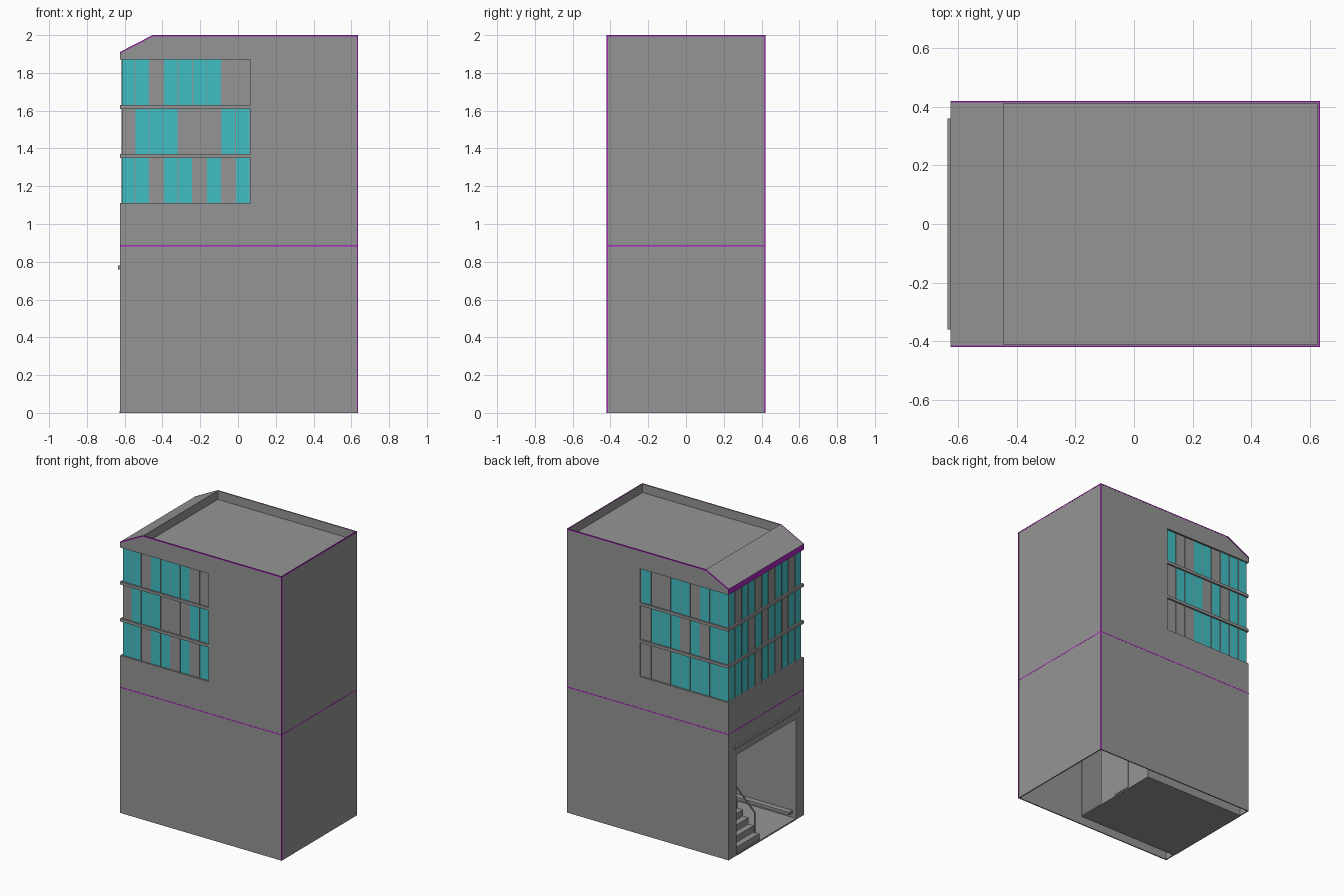
import bpy
import bmesh

if "Cube" in bpy.data.objects:
    bpy.data.objects.remove(bpy.data.objects["Cube"])


def material(name, rgb):
    m = bpy.data.materials.new(name)
    m.diffuse_color = (*rgb, 1)
    m.use_nodes = True
    m.node_tree.nodes["Principled BSDF"].inputs["Base Color"].default_value = m.diffuse_color
    return m


TEAL = material("teal_glass", (0.055, 0.52, 0.56))
PURPLE = material("purple_trim", (0.42, 0.02, 0.52))
GREY = material("dark_grey", (0.30, 0.30, 0.30))

X0, X1, Y = -0.625, 0.634, 0.419
T = 0.008            # wall thickness
E = 0.0006           # how far the painted trims stand proud
WX = 0.065           # inner end of the side window bands
ROWS = [(1.11, 1.35), (1.37, 1.61), (1.63, 1.87)]


def prism(name, pts, axis, lo, hi, mat=GREY):
    """Extrude a profile: axis 'y' takes (x, z) points, axis 'x' takes (y, z)."""
    def at(p, d):
        return (p[0], d, p[1]) if axis == 'y' else (d, p[0], p[1])
    bm = bmesh.new()
    base = bm.faces.new([bm.verts.new(at(p, lo)) for p in pts])
    ext = bmesh.ops.extrude_face_region(bm, geom=[base])
    vs = [g for g in ext["geom"] if isinstance(g, bmesh.types.BMVert)]
    d = hi - lo
    bmesh.ops.translate(bm, verts=vs, vec=(0, d, 0) if axis == 'y' else (d, 0, 0))
    bmesh.ops.recalc_face_normals(bm, faces=bm.faces)
    me = bpy.data.meshes.new(name)
    bm.to_mesh(me)
    bm.free()
    ob = bpy.data.objects.new(name, me)
    bpy.context.collection.objects.link(ob)
    me.materials.append(mat)
    return ob


def box(name, x, y, z, mat=GREY):
    pts = [(x[0], z[0]), (x[1], z[0]), (x[1], z[1]), (x[0], z[1])]
    return prism(name, pts, 'y', min(y), max(y), mat)


# Side walls with the corner window notch and chamfered top
side = [(X0, 0), (X1, 0), (X1, 2), (-0.45, 2), (X0, 1.91), (X0, 1.87),
        (WX, 1.87), (WX, 1.11), (X0, 1.11)]
cap = [(X0, 1.91 + E), (-0.45, 2 + E), (X1, 2 + E), (X1, 1.993), (-0.449, 1.993), (X0, 1.903)]
for s, n in ((-1, "front"), (1, "back")):
    prism(n + "_wall", side, 'y', *sorted((s * Y, s * (Y - T))))
    prism(n + "_top_trim", cap, 'y', *sorted((s * (Y - 0.005), s * (Y + E))), PURPLE)
    box(n + "_band_trim", (X0, X1), (s * (Y - 0.002), s * (Y + E)), (0.882, 0.889), PURPLE)
    box(n + "_corner_trim", (X1 - 0.005, X1 + E), (s * (Y - 0.006), s * (Y + E)),
        (0, 2), PURPLE)

# Right wall, with its trims
box("right_wall", (X1 - T, X1), (-Y + T, Y - T), (0, 2))
box("right_band_trim", (X1 - 0.002, X1 + E), (-Y, Y), (0.882, 0.889), PURPLE)
box("right_top_trim", (X1 - 0.005, X1 + E), (-Y, Y), (1.993, 2 + E), PURPLE)

# Entrance wall with doorway, fascia, sign ledge
door = [(-Y + T, 0), (-0.33, 0), (-0.33, 0.71), (0.33, 0.71), (0.33, 0), (Y - T, 0),
        (Y - T, 1.11), (-Y + T, 1.11)]
prism("entrance_wall", door, 'x', X0, X0 + T)
box("entrance_band_trim", (X0 - E, X0), (-Y, Y), (0.882, 0.889), PURPLE)
box("fascia", (X0 - E, X0), (-Y, Y), (1.87, 1.91), PURPLE)
box("entrance_ledge", (-0.636, X0), (-0.36, 0.36), (0.76, 0.78))

# Recessed roof and sloping eave
box("roof_deck", (-0.45, X1 - T), (-Y + T, Y - T), (1.93, 1.94))
prism("eave", [(X0, 1.91), (-0.45, 2), (-0.445, 2), (-0.445, 1.93), (-0.445, 1.87), (X0, 1.87)],
      'y', -Y + T, Y - T)

# Slabs between the window rows, wrapping three sides
for z in (1.09, 1.35, 1.61):
    box("floor_slab", (X0, WX), (-Y, Y), (z, z + 0.02))
box("window_end_wall", (WX, WX + 0.01), (-Y + T, Y - T), (1.11, 1.87))

# Window panels: 1 is teal glass, 0 is a grey panel (bottom row first)
FRONT = ["110110101", "011100011", "110111100"]
BACK = ["111111000", "110101110", "111011001"]
LEFT = ["11101101111", "11011010111", "10110101101"]
R, D, GAP = 0.012, 0.006, 0.004
XS = X0 + 0.005
for r, (z0, z1) in enumerate(ROWS):
    w = (WX - XS) / 9
    for s, pat in ((-1, FRONT[r]), (1, BACK[r])):
        for i, c in enumerate(pat):
            a = XS + i * w
            box("side_window", (max(a, X0 + R), a + w - GAP), (s * (Y - R), s * (Y - R - D)),
                (z0, z1), TEAL if c == "1" else GREY)
            box("side_mullion", (a + w - GAP, a + w), (s * (Y - 0.008), s * (Y - R - D)),
                (z0, z1))
    w = 2 * (Y - R) / len(LEFT[r])
    for i, c in enumerate(LEFT[r]):
        a = -Y + R + i * w
        box("left_window", (X0 + R, X0 + R + D), (a, a + w - GAP), (z0, z1),
            TEAL if c == "1" else GREY)
        box("left_mullion", (X0 + 0.008, X0 + R + D), (a + w - GAP, a + w), (z0, z1))

# Lobby: floor, ceiling, walls, inner door
LX = 0.165
box("lobby_floor", (X0 - 0.002, LX), (-0.33, 0.33), (0, 0.01))
box("lobby_ceiling", (X0 + T, LX), (-0.33, 0.33), (0.71, 0.718))
for s in (-1, 1):
    box("lobby_side_wall", (X0 + T, LX), (s * 0.33, s * 0.338), (0, 0.718))
box("lobby_back_wall", (LX - T, LX), (-0.14, 0.338), (0, 0.718))
box("inner_door", (LX, LX + 0.004), (0.0, 0.14), (0.01, 0.24))
box("lobby_bench", (-0.6, 0.1), (-0.33, -0.29), (0.04, 0.06))

# Stair rising inward, with landing and handrail
N, RUN, RISE = 10, 0.042, 0.045
steps = [(X0 + 0.005, 0.01)]
for i in range(N):
    x = X0 + 0.005 + i * RUN
    steps += [(x, 0.01 + (i + 1) * RISE), (x + RUN, 0.01 + (i + 1) * RISE)]
steps.append((steps[-1][0], 0.01))
prism("stair", steps, 'y', 0.07, 0.33)
xe = steps[-1][0]
box("landing", (xe, LX), (0.07, 0.33), (0.44, 0.46))
prism("handrail", [(X0 + 0.03, 0.19), (xe, 0.58), (xe, 0.59), (X0 + 0.03, 0.2)], 'y', 0.075, 0.083)
for x, z in ((X0 + 0.03, 0.05), (xe - 0.01, 0.46)):
    box("rail_post", (x, x + 0.006), (0.075, 0.083), (z, z + 0.14))
